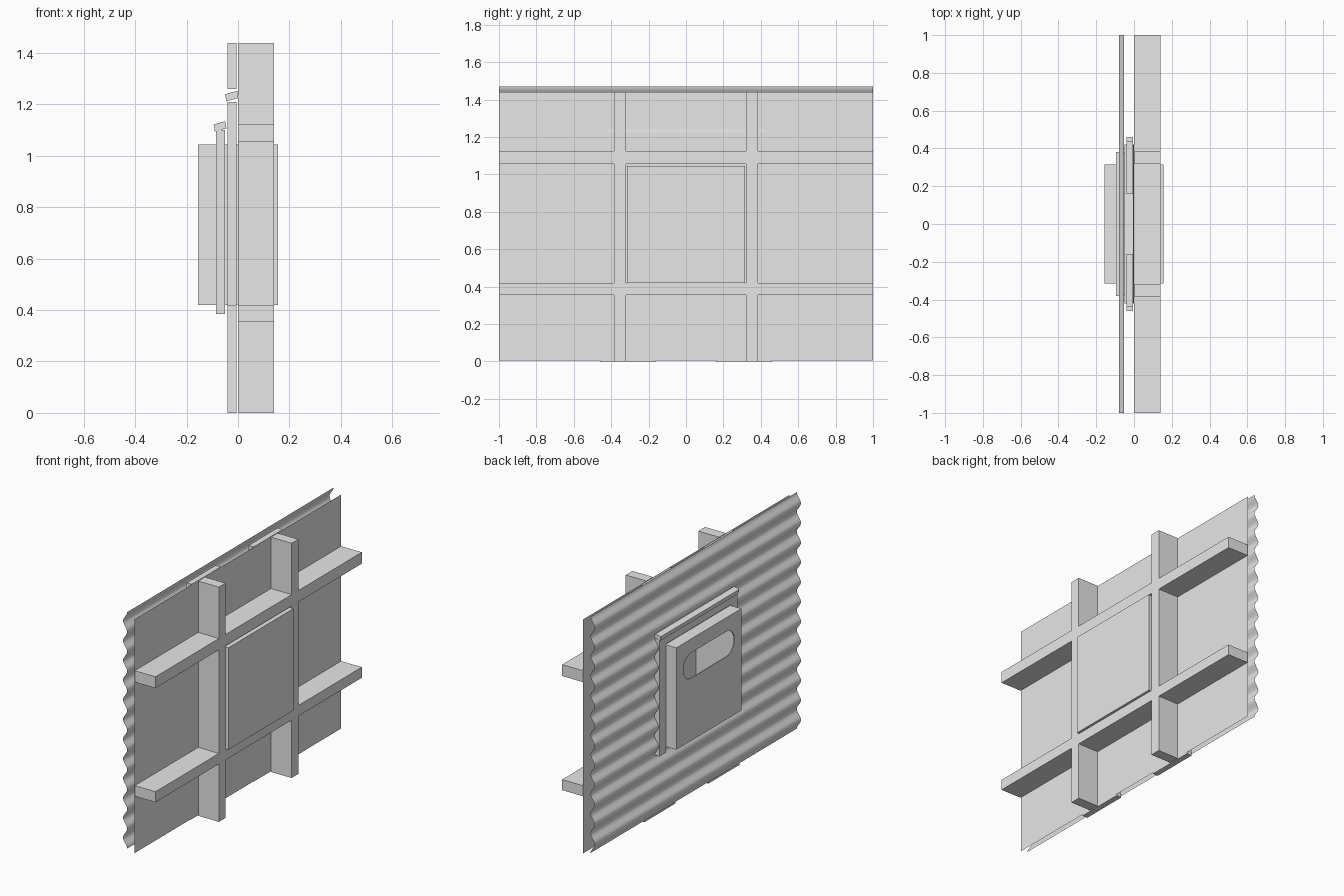
import bpy, bmesh, math

if "Cube" in bpy.data.objects:
    bpy.data.objects.remove(bpy.data.objects["Cube"], do_unlink=True)

GREY = (0.8, 0.8, 0.8, 1)
mat = bpy.data.materials.new("light_grey")
mat.use_nodes = True
mat.diffuse_color = GREY
mat.node_tree.nodes["Principled BSDF"].inputs["Base Color"].default_value = GREY

# Shared opening for the vent box
HALF, LOW, HIGH = 0.315, 0.42, 1.045


def finish(name, bm, smooth=False):
    mesh = bpy.data.meshes.new(name)
    bm.to_mesh(mesh)
    bm.free()
    mesh.materials.append(mat)
    for p in mesh.polygons:
        p.use_smooth = smooth
    ob = bpy.data.objects.new(name, mesh)
    bpy.context.collection.objects.link(ob)
    return ob


def wall(name, ys, zs, keep, x_at, depth=0, smooth=False):
    """Upright grid of cells, optionally extruded along x."""
    bm = bmesh.new()
    vs = [[bm.verts.new((x_at(z), y, z)) for z in zs] for y in ys]
    for i in range(len(ys) - 1):
        for j in range(len(zs) - 1):
            if keep((ys[i] + ys[i + 1]) / 2, (zs[j] + zs[j + 1]) / 2):
                bm.faces.new((vs[i][j], vs[i][j + 1], vs[i + 1][j + 1], vs[i + 1][j]))
    bmesh.ops.delete(bm, geom=[v for v in bm.verts if not v.link_faces], context='VERTS')
    if depth:
        res = bmesh.ops.extrude_face_region(bm, geom=bm.faces[:], use_keep_orig=True)
        top = [g for g in res["geom"] if isinstance(g, bmesh.types.BMVert)]
        bmesh.ops.translate(bm, verts=top, vec=(depth, 0, 0))
        bmesh.ops.recalc_face_normals(bm, faces=bm.faces[:])
    return finish(name, bm, smooth)


def bar(name, profile, y0, y1):
    """Closed xz profile swept along y."""
    bm = bmesh.new()
    face = bm.faces.new([bm.verts.new((x, y0, z)) for x, z in profile])
    res = bmesh.ops.extrude_face_region(bm, geom=[face], use_keep_orig=True)
    end = [g for g in res["geom"] if isinstance(g, bmesh.types.BMVert)]
    bmesh.ops.translate(bm, verts=end, vec=(0, y1 - y0, 0))
    bmesh.ops.recalc_face_normals(bm, faces=bm.faces[:])
    return finish(name, bm)


def rect(x0, x1, z0, z1):
    return [(x0, z0), (x1, z0), (x1, z1), (x0, z1)]


def outside(y, z):
    return abs(y) > HALF or not LOW < z < HIGH


# Crossing studs and rails
wall("timber_frame", [-1, -0.385, -0.32, 0.32, 0.385, 1],
     [0, 0.355, 0.42, 1.055, 1.125, 1.44],
     lambda y, z: 0.32 < abs(y) < 0.385 or 0.355 < z < 0.42 or 1.055 < z < 1.125,
     lambda z: 0, depth=0.14)

# Flat inner lining
wall("lining_sheet", [-1, -HALF, HALF, 1], [0.005, LOW, HIGH, 1.44],
     outside, lambda z: -0.002)

# Corrugated outer cladding
BOTTOM, TOP, WAVES = 0.02, 1.47, 12
steps = WAVES * 12
rows = sorted([BOTTOM + (TOP - BOTTOM) * i / steps for i in range(steps + 1)] + [LOW, HIGH])
wall("corrugated_cladding", [-1, -HALF, HALF, 1], rows, outside,
     lambda z: -0.066 + 0.014 * math.cos(2 * math.pi * WAVES * (TOP - z) / (TOP - BOTTOM)),
     smooth=True)

# Spacer battens and window side trims, mirrored about y
for side, s in (("left", 1), ("right", -1)):
    bar(f"lower_batten_{side}", rect(-0.04, -0.005, 0, LOW), s * 0.16, s * 0.46)
    bar(f"side_batten_{side}", rect(-0.04, -0.005, LOW, HIGH), s * 0.32, s * 0.44)
    bar(f"middle_batten_{side}", rect(-0.04, -0.005, HIGH, 1.21), s * 0.16, s * 0.44)
    bar(f"upper_batten_{side}", rect(-0.04, -0.005, 1.26, 1.44), s * 0.16, s * 0.44)
    bar(f"side_trim_{side}", rect(-0.085, -0.05, 0.385, 1.1), s * 0.317, s * 0.38)

# Head trim, sloping hood and hidden flashing
bar("head_trim", rect(-0.085, -0.05, 1.05, 1.1), -0.317, 0.317)
bar("sloping_hood", [(-0.095, 1.122), (-0.09, 1.095), (-0.045, 1.107), (-0.05, 1.135)], -0.38, 0.38)
bar("hidden_flashing", [(-0.05, 1.24), (-0.045, 1.212), (0, 1.225), (-0.003, 1.253)], -0.42, 0.42)

# Hollow vent box with a rounded slot in its outer face
X = 0.155
bm = bmesh.new()
rim = [(-HALF, LOW), (HALF, LOW), (HALF, HIGH), (-HALF, HIGH)]
outer = [bm.verts.new((-X, y, z)) for y, z in rim]
inner = [bm.verts.new((X, y, z)) for y, z in rim]
bm.faces.new(inner)
for i in range(4):
    k = (i + 1) % 4
    bm.faces.new((outer[i], outer[k], inner[k], inner[i]))
slot = []
R, REACH, MID = 0.078, 0.17, 0.882
for c, start in ((REACH, -90), (-REACH, 90)):
    for i in range(13):
        a = math.radians(start + 15 * i)
        slot.append(bm.verts.new((-X, c + R * math.cos(a), MID + R * math.sin(a))))
edges = [bm.edges.new((slot[i], slot[(i + 1) % len(slot)])) for i in range(len(slot))]
edges += [bm.edges.get((outer[i], outer[(i + 1) % 4])) for i in range(4)]
bmesh.ops.triangle_fill(bm, use_beauty=True, use_dissolve=False, edges=edges, normal=(-1, 0, 0))
bmesh.ops.recalc_face_normals(bm, faces=bm.faces[:])
box = finish("vent_box", bm)
shell = box.modifiers.new("shell", 'SOLIDIFY')
shell.thickness = 0.006
shell.offset = -1
